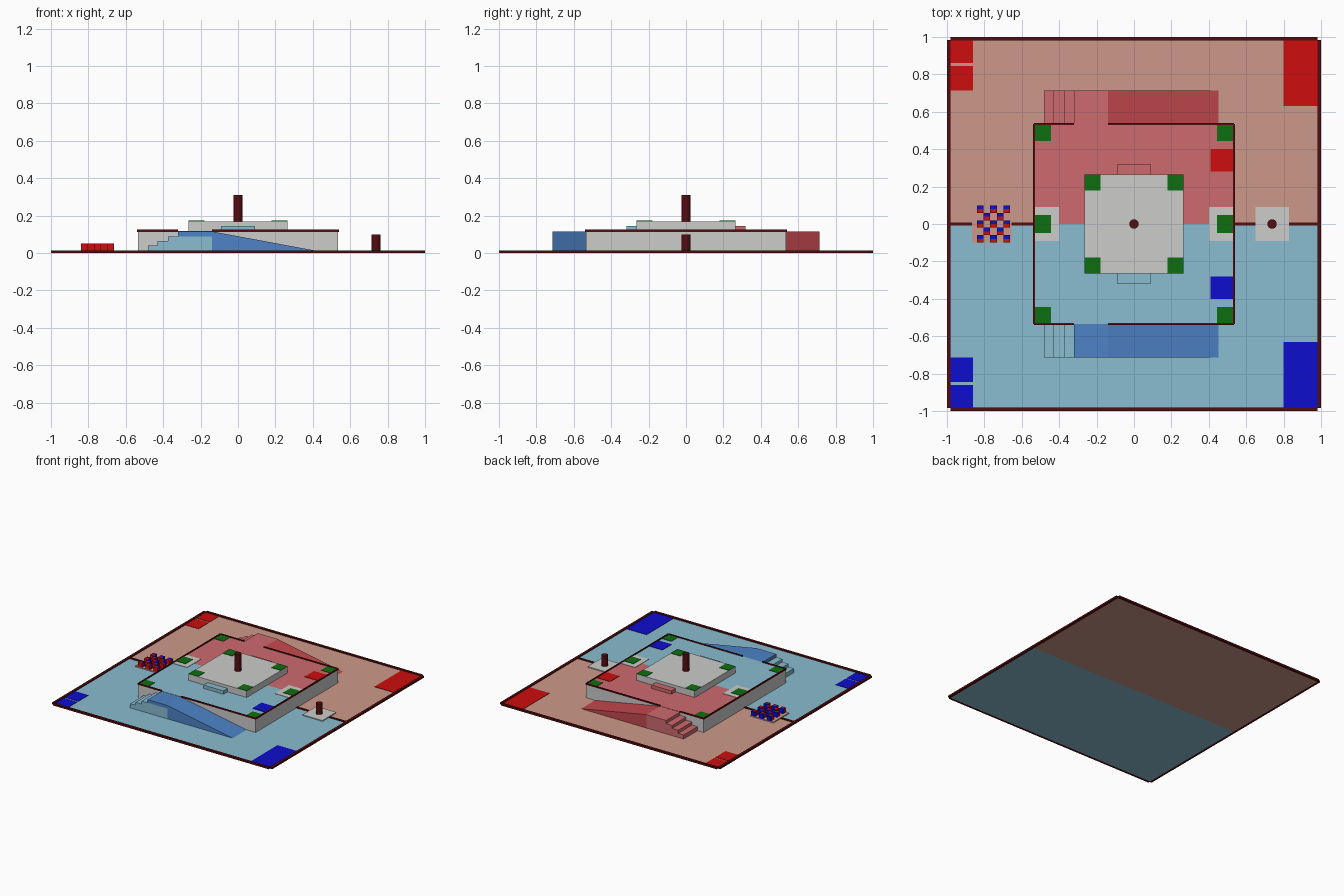
import bpy
import bmesh

cube = bpy.data.objects.get("Cube")
if cube:
    bpy.data.objects.remove(cube, do_unlink=True)


def to_linear(c):
    c /= 255
    return c / 12.92 if c <= 0.04045 else ((c + 0.055) / 1.055) ** 2.4


def material(name, *rgb):
    colour = [to_linear(c) for c in rgb] + [1]
    mat = bpy.data.materials.new(name)
    mat.use_nodes = True
    mat.diffuse_color = colour
    mat.node_tree.nodes["Principled BSDF"].inputs["Base Color"].default_value = colour
    return mat


PALE_RED = material("pale red", 205, 153, 138)
PALE_BLUE = material("pale blue", 138, 188, 208)
ROSE = material("rose", 206, 107, 111)
STEEL = material("steel blue", 77, 131, 199)
RAMP_RED = material("ramp red", 196, 72, 77)
MAROON = material("maroon", 86, 12, 14)
RED = material("red", 205, 13, 13)
BLUE = material("blue", 13, 13, 205)
GREEN = material("green", 15, 110, 17)
GREY = material("light grey", 204, 204, 203)

FLOOR = 0.006      # top of the ground
DECK = 0.118       # top of the large platform
UPPER = 0.17       # top of the small platform
HALF = 0.535       # half width of the large platform
EDGE = 0.98        # inner face of the border
PLATE = 0.003      # thickness of painted markings


def add_object(name, bm, mat):
    bmesh.ops.recalc_face_normals(bm, faces=bm.faces)
    mesh = bpy.data.meshes.new(name)
    bm.to_mesh(mesh)
    bm.free()
    mesh.materials.append(mat)
    obj = bpy.data.objects.new(name, mesh)
    bpy.context.collection.objects.link(obj)
    return obj


def box(name, mat, x, y, z):
    """Box from (low, high) ranges on each axis."""
    bm = bmesh.new()
    bmesh.ops.create_cube(bm, size=1)
    for v in bm.verts:
        for i, (a, b) in enumerate((x, y, z)):
            v.co[i] = (a + b) / 2 + v.co[i] * (b - a)
    return add_object(name, bm, mat)


def plate(name, mat, x, y, base):
    return box(name, mat, x, y, (base, base + PLATE))


def mirrored(y, side):
    return tuple(sorted((y[0] * side, y[1] * side)))


def around(c, half):
    return (c - half, c + half)


def post(name, x, base, top):
    bpy.ops.mesh.primitive_cylinder_add(vertices=24, radius=0.025, depth=top - base,
                                        location=(x, 0, (base + top) / 2))
    obj = bpy.context.object
    obj.name = name
    obj.data.materials.append(MAROON)
    bpy.ops.object.shade_smooth_by_angle()


def wedge(name, mat, x, y, z):
    """Ramp that falls from z[1] at x[0] to z[0] at x[1]."""
    bm = bmesh.new()
    profile = [(x[0], z[0]), (x[1], z[0]), (x[0], z[1])]
    face = bm.faces.new([bm.verts.new((px, y[0], pz)) for px, pz in profile])
    new = bmesh.ops.extrude_face_region(bm, geom=[face])["geom"]
    verts = [g for g in new if isinstance(g, bmesh.types.BMVert)]
    bmesh.ops.translate(bm, verts=verts, vec=(0, y[1] - y[0], 0))
    add_object(name, bm, mat)


# Large and small platforms
box("large_platform", GREY, (-HALF, HALF), (-HALF, HALF), (0.001, DECK - PLATE))
box("small_platform", GREY, (-0.265, 0.265), (-0.265, 0.265), (DECK, UPPER))

# The two team halves, mirrored across y = 0
for side, team, ground, deck, bright, landing, ramp in (
        (1, "red", PALE_RED, ROSE, RED, ROSE, RAMP_RED),
        (-1, "blue", PALE_BLUE, PALE_BLUE, BLUE, STEEL, STEEL)):
    box(team + "_ground", ground, (-EDGE, EDGE), mirrored((0, EDGE), side), (0, FLOOR))
    plate(team + "_deck", deck, (-HALF, HALF), mirrored((0, HALF), side), DECK - PLATE)

    # Ground and deck markings
    for i, y in enumerate(((0.86, EDGE), (0.715, 0.845))):
        plate(f"{team}_start_mark_{i}", bright, (-EDGE, -0.86), mirrored(y, side), FLOOR)
    plate(team + "_corner_zone", bright, (0.8, EDGE), mirrored((0.63, EDGE), side), FLOOR)
    plate(team + "_deck_mark", bright, (0.41, 0.528), mirrored((0.28, 0.4), side), DECK)

    # Stairs, landing and ramp
    y = mirrored((HALF, 0.715), side)
    for i, (x, low, high) in enumerate(((-0.48, 0.001, 0.04), (-0.43, 0.04, 0.065),
                                        (-0.375, 0.065, 0.09))):
        box(f"{team}_stair_{i}", deck, (x, -0.14), y, (low, high))
    box(team + "_landing", landing, (-0.32, -0.14), y, (0.09, DECK - 0.002))
    wedge(team + "_ramp", ramp, (-0.14, 0.48), y, (0.001, DECK - 0.002))

    # Step up to the small platform
    box(team + "_upper_step", deck, (-0.09, 0.09), mirrored((0.265, 0.318), side),
        (DECK, 0.146))

    # Outer border and the deck rim, open at the landing
    box(team + "_border", MAROON, (-EDGE, EDGE), mirrored((EDGE, 1), side), (0, 0.015))
    for i, x in enumerate(((-HALF, -0.32), (-0.14, HALF))):
        box(f"{team}_rim_{i}", MAROON, x, mirrored((HALF - 0.006, HALF + 0.004), side),
            (0.114, 0.125))

    # Green corner markings
    for end in (-1, 1):
        plate(f"{team}_deck_corner_{end}", GREEN, around(0.486 * end, 0.042),
              around(0.486 * side, 0.042), DECK)
        plate(f"{team}_upper_corner_{end}", GREEN, around(0.221 * end, 0.043),
              around(0.221 * side, 0.043), UPPER)

# Parts mirrored across x = 0
for side, name in ((-1, "right"), (1, "left")):
    box(name + "_border", MAROON, mirrored((EDGE, 1), side), (-0.985, 0.985), (0, 0.015))
    box(name + "_rim", MAROON, mirrored((HALF - 0.006, HALF + 0.004), side),
        (-HALF, HALF), (0.114, 0.125))
    box(name + "_centre_line", MAROON, mirrored((HALF, EDGE), side), around(0, 0.009),
        (0.001, 0.012))
    plate(name + "_deck_pad", GREY, mirrored((0.4, 0.528), side), around(0, 0.09), DECK)
    plate(name + "_deck_mark", GREEN, mirrored((0.444, 0.528), side), around(0, 0.048),
          DECK + PLATE)

# Goal posts
box("post_pad", GREY, (0.65, 0.83), (-0.09, 0.09), (FLOOR, 0.0135))
post("ground_post", 0.738, 0.01, 0.1)
post("centre_post", 0, UPPER, 0.31)

# Checkered stack of two-coloured blocks
box("block_pad", PALE_RED, (-0.865, -0.655), (-0.1, 0.1), (FLOOR, 0.0135))
CELL_X, CELL_Y = 0.0355, 0.04
for row in range(5):
    for col in range(5):
        if (row + col) % 2 == 0:
            x = -0.84 + col * CELL_X
            y = -0.1 + row * CELL_Y
            mid = y + CELL_Y / 2
            box(f"red_block_{row}_{col}", RED, (x, x + CELL_X), (y, mid), (0.012, 0.05))
            box(f"blue_block_{row}_{col}", BLUE, (x, x + CELL_X), (mid, y + CELL_Y),
                (0.012, 0.05))
